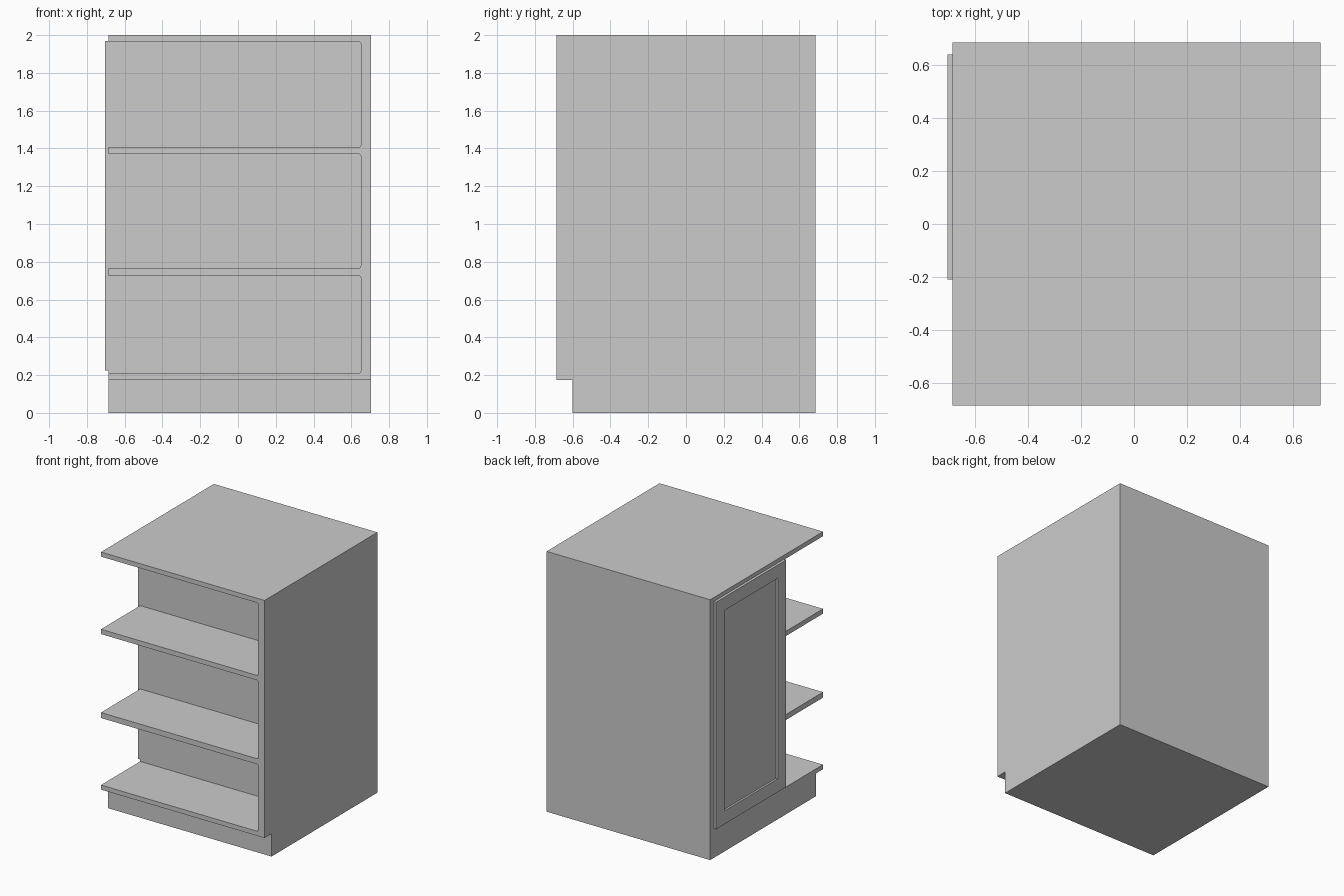
import bpy, bmesh, math
from mathutils import Vector

if "Cube" in bpy.data.objects:
    bpy.data.objects.remove(bpy.data.objects["Cube"])

LEFT, RIGHT, DEPTH = -0.685, 0.705, 0.685
SHELF_BACK = -0.21


def prism(name, points, offset):
    """Extrude a planar outline by the offset vector."""
    bm = bmesh.new()
    face = bm.faces.new([bm.verts.new(p) for p in points])
    ext = bmesh.ops.extrude_face_region(bm, geom=[face])
    moved = [g for g in ext["geom"] if isinstance(g, bmesh.types.BMVert)]
    bmesh.ops.translate(bm, verts=moved, vec=Vector(offset))
    bmesh.ops.recalc_face_normals(bm, faces=bm.faces)
    mesh = bpy.data.meshes.new(name)
    bm.to_mesh(mesh)
    bm.free()
    obj = bpy.data.objects.new(name, mesh)
    bpy.context.collection.objects.link(obj)
    return obj


# Cabinet carcass: side profile with the toe kick notch
side = [(-0.60, 0), (DEPTH, 0), (DEPTH, 2), (-DEPTH, 2), (-DEPTH, 0.175), (-0.60, 0.175)]
cabinet = prism("cabinet_body", [(LEFT, y, z) for y, z in side], (RIGHT - LEFT, 0, 0))


# Open shelf bays, open at front and left, slightly rounded at the right
def cut_bay(z0, z1, x1=0.65, r=0.01):
    outline = [(-0.9, z1), (-0.9, z0)]
    for cz, start in ((z0 + r, -90), (z1 - r, 0)):
        for i in range(4):
            a = math.radians(start + i * 30)
            outline.append((x1 - r + r * math.cos(a), cz + r * math.sin(a)))
    cutter = prism("bay_cutter", [(x, -0.9, z) for x, z in outline],
                   (0, SHELF_BACK + 0.9, 0))
    cutter.hide_render = True
    mod = cabinet.modifiers.new("bay", 'BOOLEAN')
    mod.operation, mod.solver, mod.object = 'DIFFERENCE', 'EXACT', cutter
    bpy.context.view_layer.objects.active = cabinet
    bpy.ops.object.modifier_apply(modifier=mod.name)
    bpy.data.objects.remove(cutter)


for z0, z1 in ((0.21, 0.725), (0.767, 1.37), (1.407, 1.965)):
    cut_bay(z0, z1)

# Door on the left side with a recessed centre panel
y0, y1, z0, z1 = SHELF_BACK, 0.64, 0.225, 1.97
door = prism("door", [(-0.705, y0, z0), (-0.705, y1, z0), (-0.705, y1, z1), (-0.705, y0, z1)],
             (-0.705 * -1 + LEFT, 0, 0))
bm = bmesh.new()
bm.from_mesh(door.data)
bm.normal_update()
outer = min(bm.faces, key=lambda f: f.calc_center_median().x)
bmesh.ops.inset_region(bm, faces=[outer], thickness=0.145)
ext = bmesh.ops.extrude_face_region(bm, geom=[outer])
bmesh.ops.translate(bm, verts=[g for g in ext["geom"] if isinstance(g, bmesh.types.BMVert)],
                    vec=(0.015, 0, 0))
if outer.is_valid:
    bmesh.ops.delete(bm, geom=[outer], context='FACES_ONLY')
bmesh.ops.recalc_face_normals(bm, faces=bm.faces)
bm.to_mesh(door.data)
bm.free()
